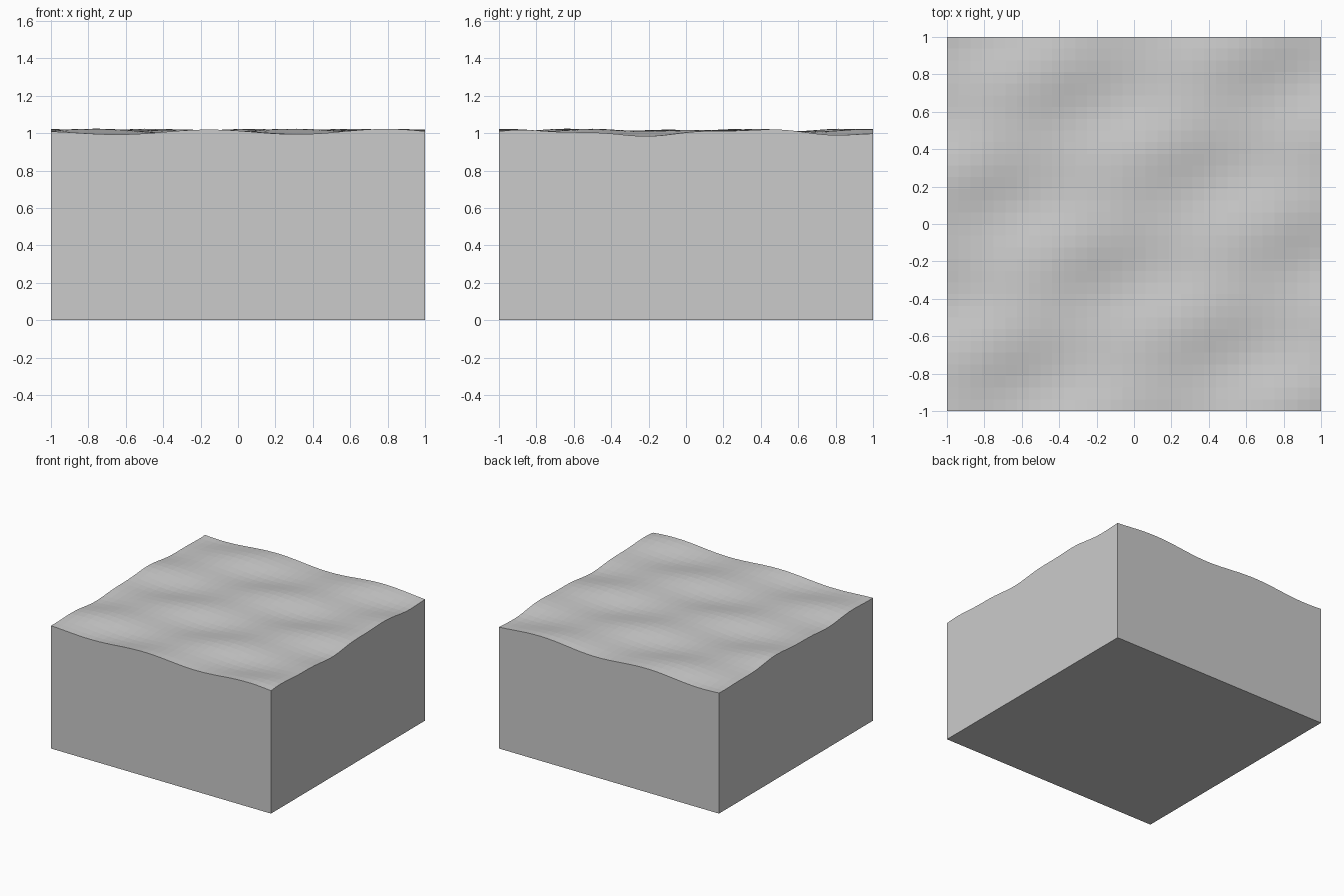
import bpy, bmesh
from math import sin, pi

if "Cube" in bpy.data.objects:
    bpy.data.objects.remove(bpy.data.objects["Cube"])

N = 32        # facets per side of the rippled top


def height(x, y):
    """Gentle diagonal swell with a finer cross ripple."""
    swell = -0.013 * sin(2 * pi * (x - 0.85 * y) / 0.95)
    ripple = 0.005 * sin(2 * pi * (y + 0.2 - 0.12 * x) / 0.48)
    chop = 0.003 * sin(5.3 * x + 3.1 * y + 1.0)
    return 1.003 + swell + ripple + chop


# Rippled top surface
bm = bmesh.new()
bmesh.ops.create_grid(bm, x_segments=N, y_segments=N, size=1)
for v in bm.verts:
    v.co.z = height(v.co.x, v.co.y)

# Straight side walls dropped to the base
rim = [e for e in bm.edges if e.is_boundary]
ext = bmesh.ops.extrude_edge_only(bm, edges=rim)["geom"]
for v in ext:
    if isinstance(v, bmesh.types.BMVert):
        v.co.z = 0

# Flat underside
base = [e for e in ext if isinstance(e, bmesh.types.BMEdge) and e.is_boundary]
bmesh.ops.contextual_create(bm, geom=base)
bmesh.ops.recalc_face_normals(bm, faces=bm.faces)

mesh = bpy.data.meshes.new("water_block")
bm.to_mesh(mesh)
bm.free()
bpy.context.collection.objects.link(bpy.data.objects.new("water_block", mesh))
